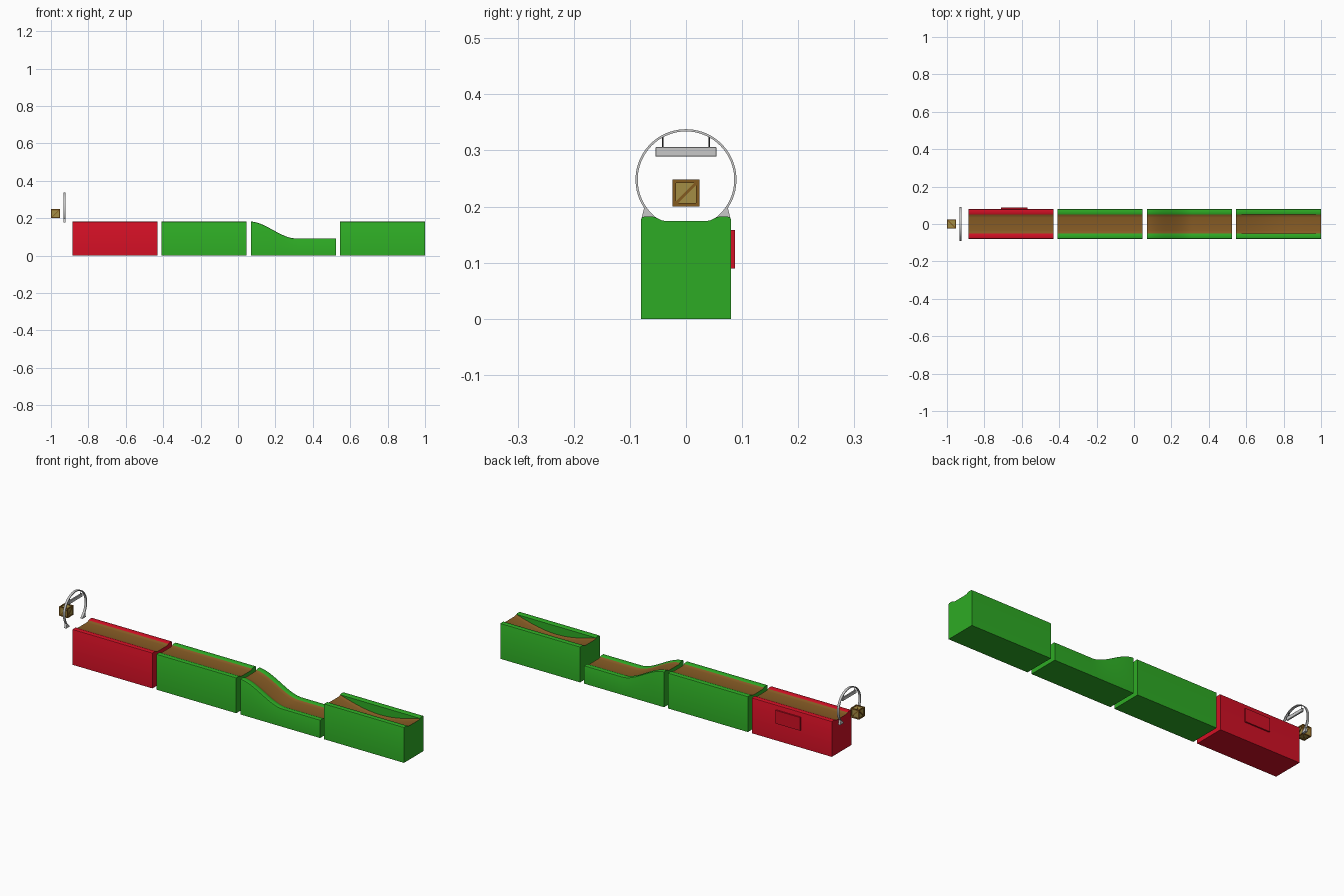
import bpy, bmesh, math
from mathutils import Vector, Matrix

if "Cube" in bpy.data.objects:
    bpy.data.objects.remove(bpy.data.objects["Cube"], do_unlink=True)


def material(name, rgb):
    m = bpy.data.materials.new(name)
    m.use_nodes = True
    m.diffuse_color = (*rgb, 1)
    m.node_tree.nodes["Principled BSDF"].inputs["Base Color"].default_value = (*rgb, 1)
    return m


GREEN = material("green", (0.027, 0.41, 0.018))
RED = material("red", (0.64, 0.005, 0.018))
BROWN = material("track brown", (0.24, 0.105, 0.018))
WOOD = material("crate frame", (0.23, 0.105, 0.013))
PANEL = material("crate panel", (0.37, 0.27, 0.06))
GREY = material("light grey", (0.58, 0.58, 0.58))
BLACK = material("dark hanger", (0.02, 0.02, 0.02))


def finish(name, bm, mats, smooth=False):
    bmesh.ops.recalc_face_normals(bm, faces=bm.faces)
    mesh = bpy.data.meshes.new(name)
    bm.to_mesh(mesh)
    bm.free()
    for m in mats:
        mesh.materials.append(m)
    ob = bpy.data.objects.new(name, mesh)
    bpy.context.collection.objects.link(ob)
    if smooth:
        bpy.ops.object.select_all(action='DESELECT')
        ob.select_set(True)
        bpy.context.view_layer.objects.active = ob
        bpy.ops.object.shade_smooth_by_angle(angle=math.radians(30))
    return ob


def add_box(bm, center, size, rot=Matrix(), mat=0):
    m = rot @ Matrix.Translation(center) @ Matrix.Diagonal((*size, 1))
    new = bmesh.ops.create_cube(bm, size=1, matrix=m)["verts"]
    for f in {f for v in new for f in v.link_faces}:
        f.material_index = mat


def box(name, center, size, mat):
    bm = bmesh.new()
    add_box(bm, center, size)
    return finish(name, bm, [mat])


# Track blocks: one grooved cross-section lofted along x
LENGTH, TOP = 0.454, 0.182


def block(name, x0, body, steps=1, height=lambda t: TOP, dip=lambda t: 0):
    bm = bmesh.new()
    rings = []
    for i in range(steps + 1):
        t = i / steps
        h, d = height(t), dip(t)
        half = [(0.08, 0), (0.08, h - 0.005), (0.0785, h - 0.0015), (0.075, h),
                (0.058, h), (0.05, h - 0.003), (0.05, h - 0.003 - d),
                (0.043, h - 0.0065 - d), (0.035, h - 0.008 - d)]
        pts = half + [(-y, z) for y, z in reversed(half)]
        rings.append([bm.verts.new((x0 + LENGTH * t, y, z)) for y, z in pts])
    n = len(rings[0])
    for a, b in zip(rings, rings[1:]):
        for k in range(n):
            f = bm.faces.new((a[k], a[(k + 1) % n], b[(k + 1) % n], b[k]))
            f.material_index = 1 if 6 <= k <= n - 8 else 0
    bm.faces.new(rings[0])
    bm.faces.new(rings[-1])
    bmesh.ops.remove_doubles(bm, verts=bm.verts, dist=0.00005)
    return finish(name, bm, [body, BROWN], True)


def slope_height(t):
    # crest, drop, then a level run
    s = min(t / 0.52, 1)
    s = 0.12 * s + 0.88 * s * s * (3 - 2 * s) if s < 1 else 1
    return TOP - 0.09 * s


block("start_block", -0.885, RED)
block("straight_block", -0.408, GREEN)
block("slope_block", 0.069, GREEN, 40, slope_height)
block("dip_block", 0.546, GREEN, 32, dip=lambda t: 0.042 * math.sin(math.pi * t))
box("start_back_plate", (-0.64, 0.083, 0.124), (0.14, 0.008, 0.068), RED)

# Gate: hoop open at the bottom
GX, GZ, FOOT_Z = -0.927, 0.248, 0.176
bm = bmesh.new()
start = math.radians(-53)
span = math.radians(286)
rings = []
for i in range(57):
    a = start + span * i / 56
    rings.append([bm.verts.new((GX + dx, r * math.cos(a), GZ + r * math.sin(a)))
                  for dx, r in ((-0.006, 0.086), (0.006, 0.086), (0.006, 0.09), (-0.006, 0.09))])
for a, b in zip(rings, rings[1:]):
    for k in range(4):
        bm.faces.new((a[k], a[(k + 1) % 4], b[(k + 1) % 4], b[k]))
bm.faces.new(rings[0])
bm.faces.new(rings[-1])
finish("gate_hoop", bm, [GREY], True)

# Wedge feet, hanging bar and its hangers
for side, label in ((1, "left"), (-1, "right")):
    bm = bmesh.new()
    outline = [(0.052, FOOT_Z), (0.08, FOOT_Z), (0.074, 0.2), (0.066, 0.189)]
    face = bm.faces.new([bm.verts.new((GX - 0.006, side * y, z)) for y, z in outline])
    ext = bmesh.ops.extrude_face_region(bm, geom=[face])["geom"]
    bmesh.ops.translate(bm, vec=(0.012, 0, 0),
                        verts=[v for v in ext if isinstance(v, bmesh.types.BMVert)])
    finish("gate_foot_" + label, bm, [GREY])
    box("bar_hanger_" + label, (GX, side * 0.0415, 0.314), (0.002, 0.002, 0.02), BLACK)
bar = box("hanging_bar", (GX, 0, 0.2975), (0.008, 0.109, 0.017), GREY)
bevel = bar.modifiers.new("soft_edges", 'BEVEL')
bevel.width = 0.001

# Crate: panel core with a frame and a diagonal brace on every side
S, W, D = 0.048, 0.006, 0.003
bm = bmesh.new()
add_box(bm, (0, 0, 0), (S - 2 * D,) * 3, mat=1)
for axis in range(3):
    for u in (-1, 1):
        for v in (-1, 1):
            c = [u * (S - W) / 2, v * (S - W) / 2]
            c.insert(axis, 0)
            size = [W, W, W]
            size[axis] = S
            add_box(bm, c, size)
diagonal = Matrix.Rotation(math.radians(-45), 4, 'X')
turns = [Matrix.Rotation(math.radians(90 * k), 4, 'Z') for k in range(4)]
turns += [Matrix.Rotation(math.radians(a), 4, 'Y') for a in (90, -90)]
for turn in turns:
    tilt = diagonal if turn is not turns[2] else diagonal.inverted()
    add_box(bm, (S / 2 - D / 2 - 0.0005, 0, 0), (D - 0.001, 0.005, 0.054), turn @ tilt)
crate = finish("crate", bm, [WOOD, PANEL])
crate.location = Vector((-0.976, 0, 0.224))
